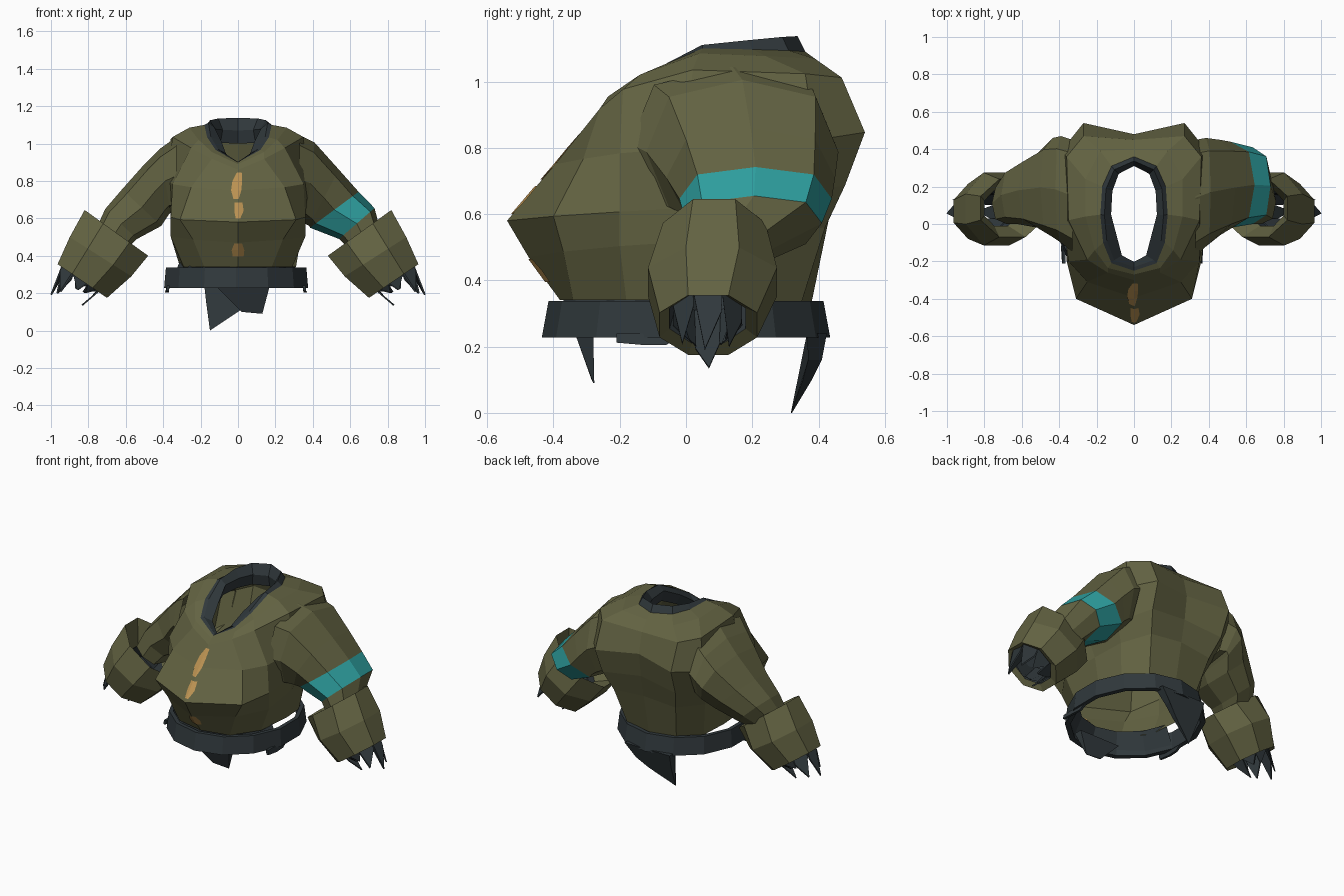
import bpy
import bmesh
import math
from mathutils import Vector
from mathutils.bvhtree import BVHTree

if "Cube" in bpy.data.objects:
    bpy.data.objects.remove(bpy.data.objects["Cube"])


def material(name, rgb):
    m = bpy.data.materials.new(name)
    m.diffuse_color = (*rgb, 1)
    m.use_nodes = True
    m.node_tree.nodes["Principled BSDF"].inputs["Base Color"].default_value = m.diffuse_color
    return m


OLIVE = material("olive cloth", (0.125, 0.125, 0.055))
SLATE = material("dark slate", (0.030, 0.040, 0.045))
TEAL = material("teal band", (0.028, 0.36, 0.36))
AMBER = material("amber mark", (0.50, 0.29, 0.085))


def make(name, verts, faces, mats, ids=None):
    me = bpy.data.meshes.new(name)
    me.from_pydata([tuple(v) for v in verts], [], faces)
    for m in mats:
        me.materials.append(m)
    if ids:
        me.polygons.foreach_set("material_index", ids)
    bm = bmesh.new()
    bm.from_mesh(me)
    bmesh.ops.recalc_face_normals(bm, faces=bm.faces)
    bm.to_mesh(me)
    bm.free()
    ob = bpy.data.objects.new(name, me)
    bpy.context.collection.objects.link(ob)
    return ob


def loft(name, rings, mats, seg_ids=None, closed=False):
    """Skin a list of equal closed loops; seg_ids gives a material per band."""
    n = len(rings[0])
    verts = [p for r in rings for p in r]
    faces, ids = [], []
    for i in range(len(rings) if closed else len(rings) - 1):
        a, b = i * n, (i + 1) % len(rings) * n
        for j in range(n):
            k = (j + 1) % n
            faces.append((a + j, a + k, b + k, b + j))
            ids.append(seg_ids[i] if seg_ids else 0)
    return make(name, verts, faces, mats, ids)


def body_ring(zf, zm, zb, half):
    """Mirror a half outline (front to back) with front, side and back heights."""
    pts = []
    for i, (x, y) in enumerate(half):
        z = zf + (zm - zf) * i / 3 if i < 3 else zm + (zb - zm) * (i - 3) / 3
        pts.append(Vector((x, y, z)))
    return pts + [Vector((-p.x, p.y, p.z)) for p in reversed(pts[1:-1])]


def section(s, side, phase=0.0, n=8):
    """Oval through an upper xz point, a lower xz point and a y range."""
    xt, zt, xb, zb, y0, y1 = s
    out = []
    for i in range(n):
        a = 2 * math.pi * (i + phase) / n
        k = 1.08 if phase or i % 2 else 1.0
        c, d = math.cos(a) * k, math.sin(a) * k
        out.append(Vector((side * ((xt + xb) / 2 + (xt - xb) / 2 * c),
                           (y0 + y1) / 2 + (y1 - y0) / 2 * d,
                           (zt + zb) / 2 + (zt - zb) / 2 * c)))
    return out


def plate(name, pts, shift, mat, taper=False):
    """Solid sheet; a tapered one thins to an edge at its lowest point."""
    n = len(pts)
    low, high = min(p[2] for p in pts), max(p[2] for p in pts)
    verts = [Vector(p) for p in pts]
    for p in pts:
        f = .06 + .94 * (p[2] - low) / (high - low) if taper else 1
        verts.append(Vector(p) + Vector(shift) * f)
    faces = [tuple(range(n)), tuple(range(2 * n - 1, n - 1, -1))]
    faces += [(i, (i + 1) % n, n + (i + 1) % n, n + i) for i in range(n)]
    return make(name, verts, faces, [mat])


# torso: open at hem and neck
neck = body_ring(0.90, 1.10, 1.09, [(0, -.25), (.12, -.21), (.165, -.10), (.18, .05),
                                    (.17, .2), (.12, .31), (0, .36)])
torso = loft("torso", [
    body_ring(.34, .34, .29, [(0, -.38), (.18, -.34), (.29, -.18), (.31, .05),
                              (.28, .22), (.17, .34), (0, .37)]),
    body_ring(.47, .52, .58, [(0, -.475), (.24, -.37), (.36, -.2), (.34, .05),
                              (.31, .25), (.22, .42), (0, .43)]),
    body_ring(.58, .62, .72, [(0, -.54), (.31, -.40), (.36, -.2), (.36, .03),
                              (.36, .28), (.26, .48), (0, .46)]),
    body_ring(.75, .80, .87, [(0, -.395), (.25, -.31), (.35, -.2), (.38, 0),
                              (.39, .39), (.27, .54), (0, .48)]),
    body_ring(.86, 1.035, 1.0, [(0, -.30), (.14, -.26), (.25, -.19), (.35, .02),
                                (.36, .36), (.27, .47), (0, .45)]),
    body_ring(.89, 1.085, 1.06, [(0, -.27), (.14, -.235), (.21, -.14), (.26, .04),
                                 (.26, .24), (.18, .39), (0, .40)]),
    neck], [OLIVE])

# collar: folded band, low and wide in front, raised at the back
lip, inner, low = [], [], []
for p in neck:
    back = max(0, p.y + .02) / .38
    narrow = .54 if p.y < -.05 else .68
    lip.append(Vector((p.x * .88, .03 + (p.y - .03) * .93, p.z + .002 + .045 * back)))
    inner.append(Vector((p.x * narrow, .05 + (p.y - .05) * .84, p.z - .02)))
    low.append(Vector((p.x * .78, .05 + (p.y - .05) * .88, p.z - .09)))
loft("collar", [neck, lip, inner, low], [SLATE])

# sleeves: the right one carries a teal band above the cuff
SLEEVES = {
    1: [(.33, 1.045, .33, .58, -.17, .45), (.41, 1.005, .36, .57, -.12, .46),
        (.54, .86, .38, .56, -.06, .45), (.645, .742, .385, .55, -.02, .44),
        (.73, .655, .54, .49, .0, .41), (.76, .54, .60, .43, .0, .24)],
    -1: [(.33, 1.035, .33, .62, -.15, .45), (.42, .97, .36, .63, -.10, .47),
         (.50, .89, .37, .62, -.07, .46), (.62, .755, .41, .56, -.02, .38),
         (.71, .65, .54, .49, .0, .31), (.76, .54, .60, .43, .0, .22)]}
CUFF = [(.80, .48, .62, .36, -.01, .18), (.82, .645, .48, .40, -.07, .24),
        (.90, .50, .57, .29, -.115, .275), (.965, .355, .70, .175, -.08, .215),
        (.93, .36, .73, .21, -.05, .18)]
for side, word in ((1, "right"), (-1, "left")):
    loft(word + "_sleeve", [section(s, side) for s in SLEEVES[side]],
         [OLIVE, TEAL], [0, 0, 0, 1 if side > 0 else 0, 0])
    # cuff with turned-in dark mouth
    loft(word + "_cuff", [section(s, side, .5) for s in CUFF], [OLIVE, SLATE],
         [0, 0, 0, 0, 1], closed=True)
    # torn lining: teeth around the mouth of the cuff, longest on the outside
    rim = section((.935, .37, .735, .225, -.04, .17), side, .5)
    root = section((.86, .44, .68, .31, -.03, .16), side, .5)
    mid = sum(rim, Vector()) / 8
    drop = Vector((side * .07, 0, -.165))
    for j, amount in enumerate((.9, .45, .4, .75, .4, .45, .8, 1.05)):
        k = (j + 1) % 8
        pull = .05 if j in (0, 6, 7) else .5
        a, b = (rim[q].lerp(mid, pull) + drop * amount for q in (j, k))
        tip, notch = a.lerp(b, .4), rim[k].lerp(b, .35)
        plate(f"{word}_torn_lining_{j}", [root[j], rim[j], tip, notch, rim[k], root[k]],
              (-side * .008, 0, -.004), SLATE)


# waist belt: thin hollow band
def oval(rx, ry, z, n=14):
    return [Vector((-.01 + rx * math.cos(2 * math.pi * (i + .5) / n),
                    ry * math.sin(2 * math.pi * (i + .5) / n), z)) for i in range(n)]


loft("belt", [oval(.395, .435, .228), oval(.385, .415, .337),
              oval(.36, .39, .337), oval(.365, .40, .228)], [SLATE], closed=True)

# dark lining between hem and belt, around the front
hem, skirt = oval(.31, .36, .365), oval(.365, .405, .25)
make("hem_lining", hem + skirt,
     [(j, j + 1, 15 + j, 14 + j) for j in range(7, 13)], [SLATE])

# torn cloth tails below the belt
plate("front_tail", [(-.12, -.335, .24), (.17, -.335, .24), (.13, -.28, .09), (.02, -.285, .10)],
      (0, .055, 0), SLATE, True)
plate("back_tail", [(-.18, .425, .24), (.14, .425, .24), (.07, .41, .16), (0, .38, .10),
                    (-.15, .32, .0), (-.17, .395, .15)], (0, -.06, 0), SLATE, True)
for side in (-1, 1):
    plate("side_tatter", [(side * .37 - .01, -.21, .24), (side * .37 - .01, .0, .24),
                          (side * .375 - .01, -.06, .205), (side * .38 - .01, -.13, .205),
                          (side * .375 - .01, -.21, .212)], (-side * .015, 0, 0), SLATE)

# painted chest marks: thin plates on the front ridge, showing inside as well
tree = BVHTree.FromObject(torso, bpy.context.evaluated_depsgraph_get())


def mark(name, rows):
    for word, offset in (("outer", -.005), ("inner", .005)):
        verts = []
        for z, x0, x1 in rows:
            for x in (x0, 0, x1):
                hit = tree.ray_cast(Vector((x, -2, z)), Vector((0, 1, 0)))[0]
                verts.append(hit + Vector((0, offset, 0)))
        faces = [(a, a + 1, a + 4, a + 3) for i in range(len(rows) - 1)
                 for a in (i * 3, i * 3 + 1)]
        make(f"{name}_{word}", verts, faces, [AMBER])


mark("upper_mark", [(.705, -.025, .004), (.75, -.037, .018), (.80, -.03, .022),
                    (.845, -.006, .02)])
mark("lower_mark", [(.60, -.012, .012), (.64, -.02, .03), (.685, -.018, .024)])
mark("belly_mark", [(.395, -.028, .03), (.43, -.034, .034), (.465, -.02, .022)])
